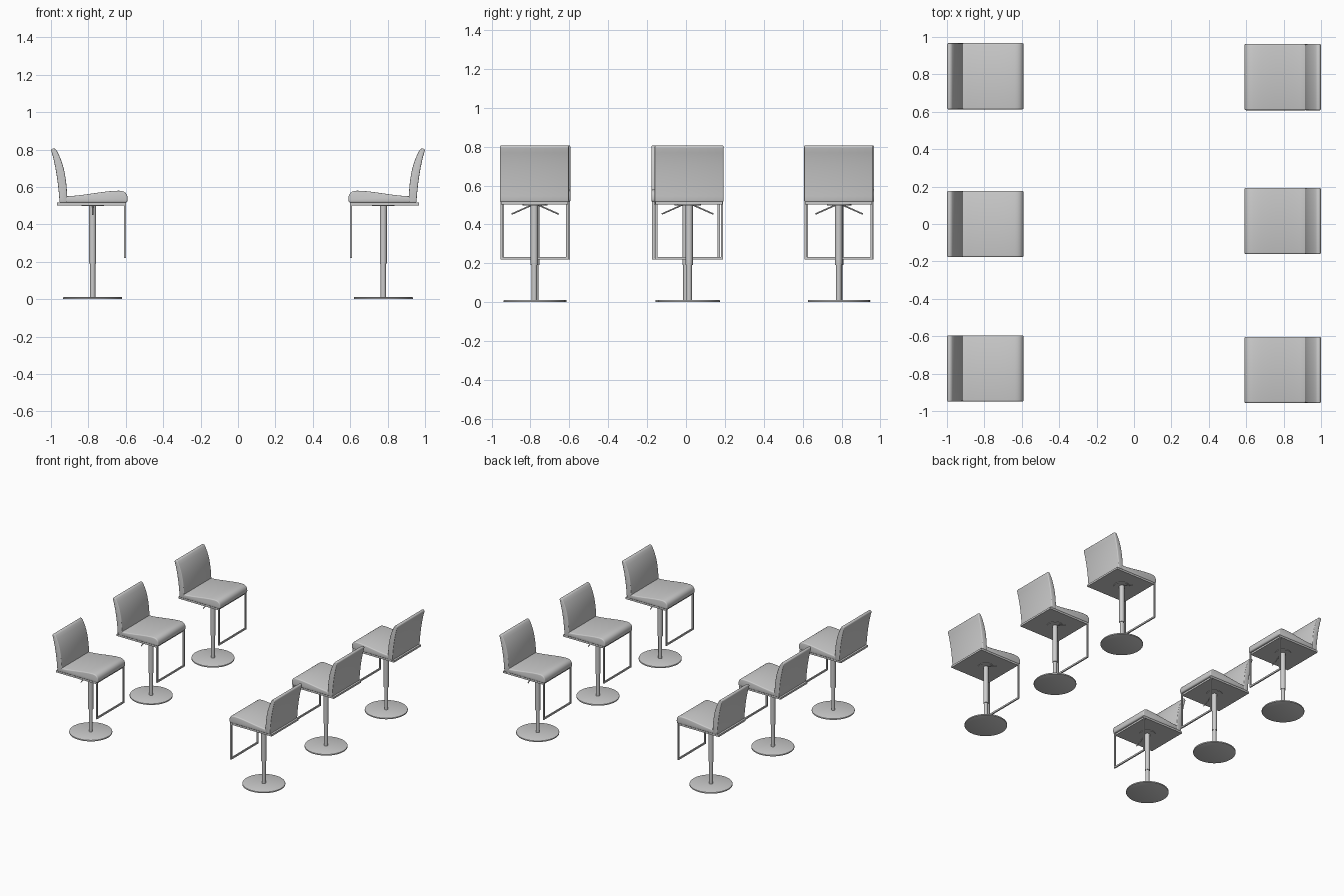
import bpy, bmesh, math
from mathutils import Vector
from mathutils.geometry import interpolate_bezier

if "Cube" in bpy.data.objects:
    bpy.data.objects.remove(bpy.data.objects["Cube"], do_unlink=True)

grey = bpy.data.materials.new("light grey")
grey.use_nodes = True
colour = (0.6, 0.6, 0.6, 1)
grey.diffuse_color = colour
grey.node_tree.nodes["Principled BSDF"].inputs["Base Color"].default_value = colour

parts = []


def finish(name, bm):
    """Turn a bmesh into one smooth-shaded stool part."""
    bmesh.ops.recalc_face_normals(bm, faces=bm.faces)
    mesh = bpy.data.meshes.new(name)
    bm.to_mesh(mesh)
    bm.free()
    mesh.materials.append(grey)
    obj = bpy.data.objects.new(name, mesh)
    bpy.context.collection.objects.link(obj)
    bpy.ops.object.select_all(action='DESELECT')
    obj.select_set(True)
    bpy.context.view_layer.objects.active = obj
    bpy.ops.object.shade_smooth_by_angle(angle=math.radians(35))
    parts.append(obj)


def bevel_sharp(bm, size, segments):
    sharp = [e for e in bm.edges if e.calc_face_angle(0) > 0.7]
    bmesh.ops.bevel(bm, geom=sharp, offset=size, segments=segments,
                    profile=0.5, affect='EDGES', clamp_overlap=False)


def curve(a, b, c, d, count):
    pts = [Vector((x, 0, z)) for x, z in (a, b, c, d)]
    return [(p.x, p.z) for p in interpolate_bezier(*pts, count)]


def padded(name, outline, width, size):
    """Side profile extruded across the seat with soft edges."""
    bm = bmesh.new()
    face = bm.faces.new([bm.verts.new((x, -width / 2, z)) for x, z in outline])
    out = bmesh.ops.extrude_face_region(bm, geom=[face])
    verts = [v for v in out["geom"] if isinstance(v, bmesh.types.BMVert)]
    bmesh.ops.translate(bm, verts=verts, vec=(0, width, 0))
    bmesh.ops.recalc_face_normals(bm, faces=bm.faces)
    bevel_sharp(bm, size, 3)
    finish(name, bm)


def rod(name, start, end, radius, sides=24, size=0):
    start, end = Vector(start), Vector(end)
    axis = end - start
    bm = bmesh.new()
    bmesh.ops.create_cone(bm, cap_ends=True, segments=sides, radius1=radius,
                          radius2=radius, depth=axis.length)
    if size:
        bevel_sharp(bm, size, 2)
    bm.transform(axis.to_track_quat('Z', 'Y').to_matrix().to_4x4())
    bmesh.ops.translate(bm, verts=bm.verts, vec=(start + end) / 2)
    finish(name, bm)


def box(name, low, high):
    low, high = Vector(low), Vector(high)
    bm = bmesh.new()
    bmesh.ops.create_cube(bm, size=1)
    bmesh.ops.scale(bm, verts=bm.verts, vec=high - low)
    bmesh.ops.translate(bm, verts=bm.verts, vec=(low + high) / 2)
    finish(name, bm)


# Upholstery
backrest = (curve((-.177, .516), (-.182, .60), (-.196, .715), (-.223, .797), 10)
            + [(-.214, .807), (-.201, .804)]
            + curve((-.194, .797), (-.155, .73), (-.138, .65), (-.135, .516), 10))
padded("backrest", backrest, .354, .006)

cushion = (curve((-.145, .55), (-.05, .552), (.06, .58), (.14, .58), 10)
           + curve((.14, .58), (.175, .58), (.195, .56), (.184, .516), 8)[1:]
           + [(-.145, .516)])
padded("seat_cushion", cushion, .354, .008)

# Seat support, column and base
box("seat_plate", (-.19, -.172, .502), (.168, .172, .517))
rod("column_flange", (0, 0, .498), (0, 0, .503), .06)
rod("upper_column", (0, 0, .19), (0, 0, .502), .019)
rod("lower_column", (0, 0, .005), (0, 0, .195), .0145)
rod("base_disc", (0, 0, 0), (0, 0, .011), .158, 48, .003)
rod("height_lever", (0, -.015, .502), (0, -.125, .453), .004, 10)

# Footrest frame
for side, label in ((-1, "right"), (1, "left")):
    ys = sorted((side * .163, side * .175))
    box("footrest_upright_" + label, (.168, ys[0], .22), (.178, ys[1], .517))
box("footrest_bar", (.168, -.175, .22), (.178, .175, .233))

# Two facing rows of three stools
places = [(-.777, y, 0) for y in (0, -.772, .79)]
places += [(.777, y, math.pi) for y in (.016, -.78, .785)]
for number, (x, y, turn) in enumerate(places):
    for part in parts:
        obj = part
        if number:
            obj = part.copy()
            bpy.context.collection.objects.link(obj)
        obj.location = (x, y, 0)
        obj.rotation_euler = (0, 0, turn)
